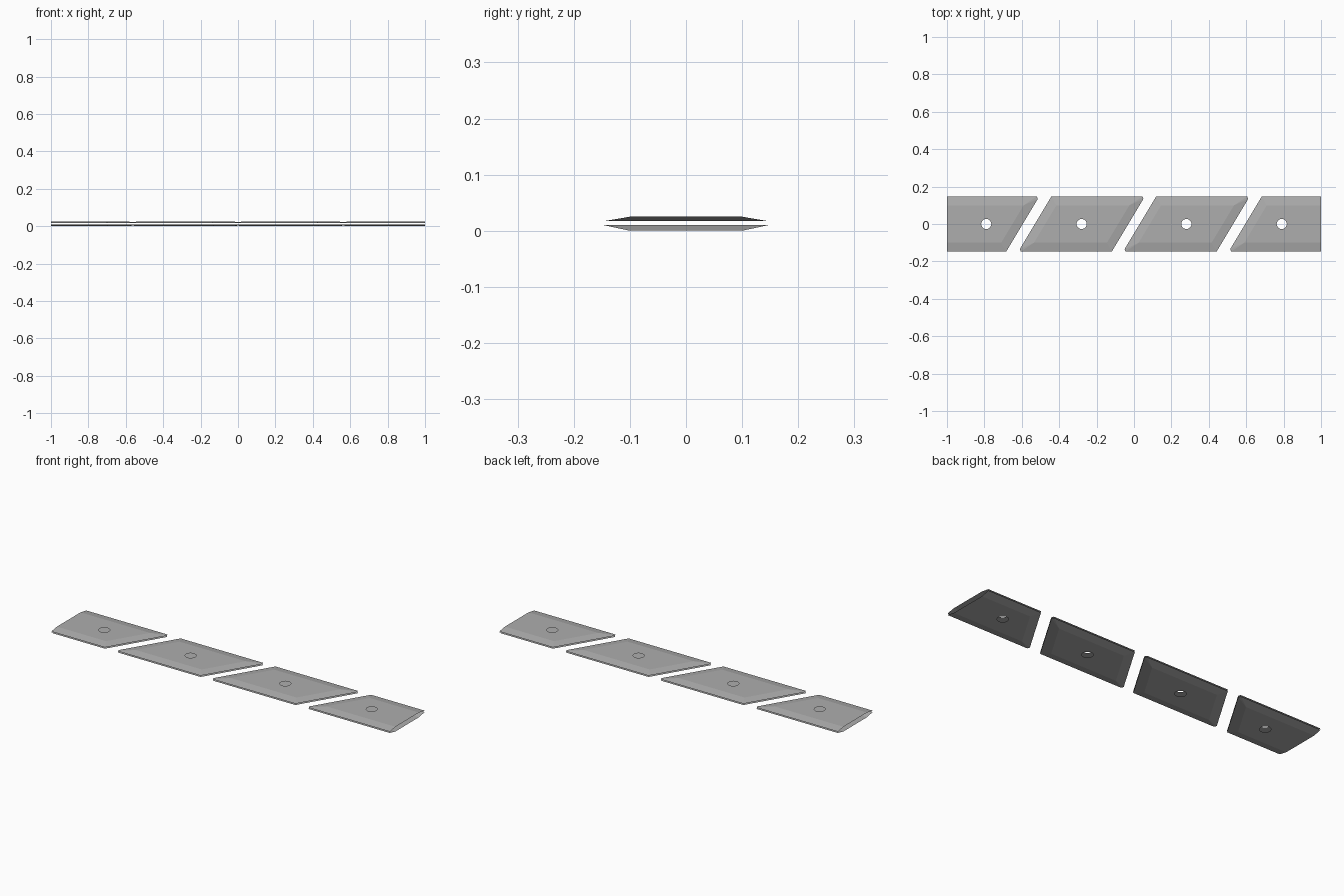
import bpy, bmesh, math
from mathutils import Vector

cube = bpy.data.objects.get("Cube")
if cube:
    bpy.data.objects.remove(cube, do_unlink=True)

grey = bpy.data.materials.new("satin_grey")
grey.use_nodes = True
colour = (0.42, 0.42, 0.42, 1)
grey.diffuse_color = colour
grey.node_tree.nodes["Principled BSDF"].inputs["Base Color"].default_value = colour

SLANT = 0.6      # sideways run of the slanted ends per unit of depth
RIM_Y = 0.147    # half depth at the rim
FLAT_Y = 0.1     # half depth of the flat face
BEVEL = 0.055    # sideways bevel on the slanted ends
CLIP = 0.013     # trimmed tip of the sharp corners


def end_x(end, y, inset):
    """Sideways position of an end; an end is (position, is_slanted)."""
    pos, slanted = end
    return pos + SLANT * y + inset if slanted else pos


def shell(name, left, right, hole_x, rim_z, flat_z):
    """Thin open shell: pierced flat face with bevelled long and slanted sides."""
    bm = bmesh.new()

    def corner(end, y, inset, z):
        return bm.verts.new((end_x(end, y, inset), y, z))

    # Flat corners run front left, front right, back right, back left
    flat = [corner(left, -FLAT_Y, BEVEL, flat_z), corner(right, -FLAT_Y, -BEVEL, flat_z),
            corner(right, FLAT_Y, -BEVEL, flat_z), corner(left, FLAT_Y, BEVEL, flat_z)]

    # Each rim corner holds one vertex, or two where a sharp tip is trimmed
    rim = []
    for i, (end, y) in enumerate(((left, -RIM_Y), (right, -RIM_Y),
                                  (right, RIM_Y), (left, RIM_Y))):
        if i in (0, 2) and end[1]:
            s = 1 if i == 0 else -1
            rim.append([corner(end, y + s * CLIP, 0, rim_z),
                        corner(end, y, s * CLIP, rim_z)])
        else:
            v = corner(end, y, 0, rim_z)
            rim.append([v, v])

    for i in range(4):
        j = (i + 1) % 4
        if (i == 1 and not right[1]) or (i == 3 and not left[1]):
            continue                      # square outer ends stay open
        bm.faces.new((rim[i][1], rim[j][0], flat[j], flat[i]))
    for pair, v in zip(rim, flat):
        if pair[0] is not pair[1]:
            bm.faces.new((pair[0], pair[1], v))

    # Flat face filled around the round hole
    n = 24
    ring = [bm.verts.new((hole_x + 0.027 * math.cos(math.tau * k / n),
                          0.027 * math.sin(math.tau * k / n), flat_z)) for k in range(n)]
    edges = []
    for loop in (flat, ring):
        for a, b in zip(loop, loop[1:] + loop[:1]):
            edges.append(bm.edges.get((a, b)) or bm.edges.new((a, b)))
    bmesh.ops.triangle_fill(bm, edges=edges, use_beauty=True, use_dissolve=False,
                            normal=Vector((0, 0, 1)))

    # Face outwards: up for the upper shells, down for the lower ones
    up = flat_z > rim_z
    bm.normal_update()
    for f in bm.faces:
        if (f.normal.z > 0) != up:
            f.normal_flip()

    mesh = bpy.data.meshes.new(name)
    bm.to_mesh(mesh)
    bm.free()
    mesh.materials.append(grey)
    bpy.context.collection.objects.link(bpy.data.objects.new(name, mesh))


# Four segments in a row, each an upper and a lower shell
segments = {
    "right_end": ((-1, False), (-0.595, True), -0.79),
    "right_middle": ((-0.53, True), (-0.03, True), -0.28),
    "left_middle": ((0.03, True), (0.53, True), 0.28),
    "left_end": ((0.595, True), (1, False), 0.79),
}
for name, (left, right, hole_x) in segments.items():
    shell(name + "_upper_plate", left, right, hole_x, 0.017, 0.025)
    shell(name + "_lower_plate", left, right, hole_x, 0.01, 0.0)
